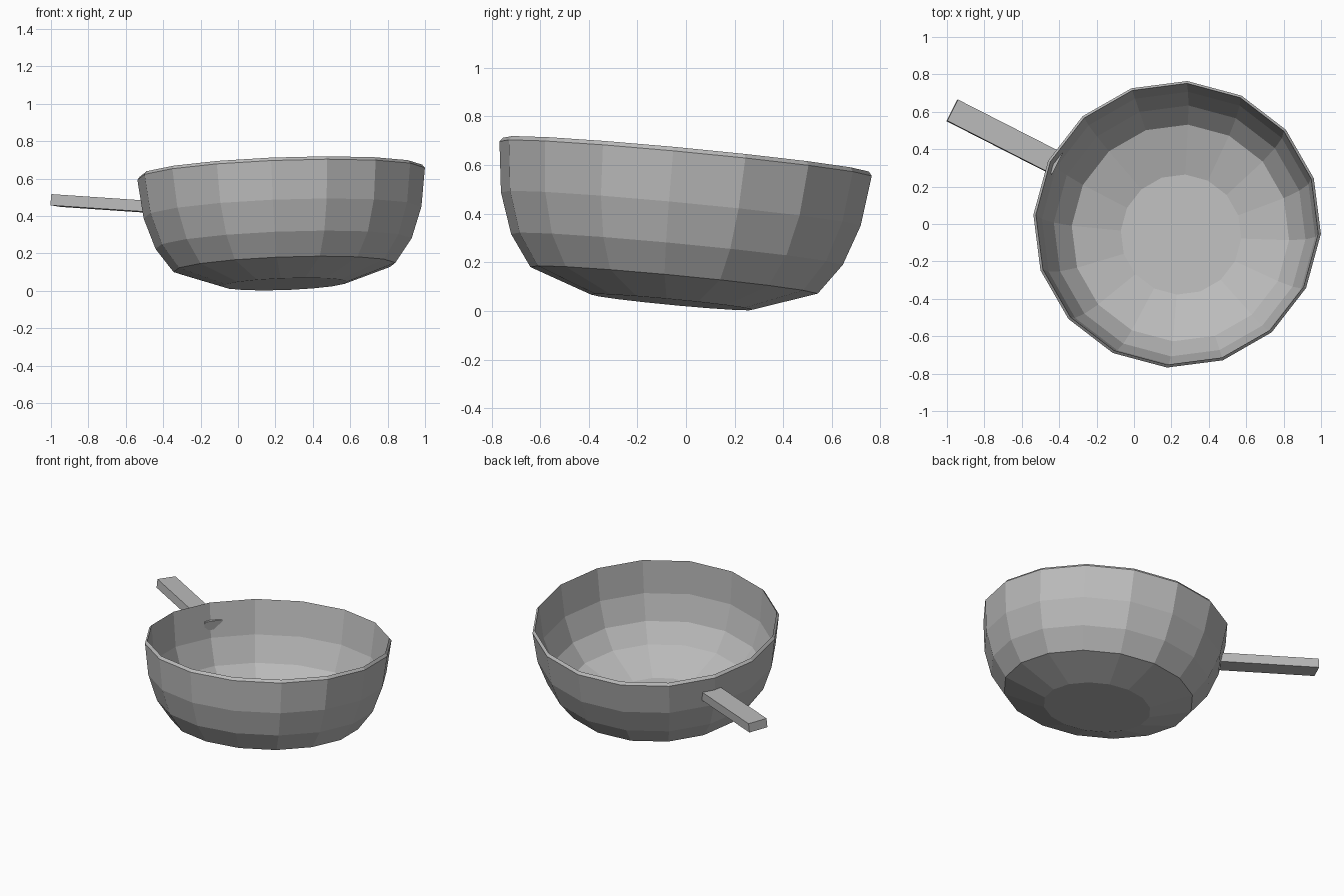
import bpy, bmesh, math
from mathutils import Matrix, Vector

cube = bpy.data.objects.get("Cube")
if cube:
    bpy.data.objects.remove(cube, do_unlink=True)

SIDES = 16
WALL = 0.012
UP = Vector((-0.036, 0.095, 1)).normalized()   # tilted axis of the bowl
RIM_CENTRE = Vector((0.23, 0, 0.643))
DEPTH = 0.61


def material(name, colour):
    mat = bpy.data.materials.new(name)
    mat.use_nodes = True
    mat.diffuse_color = colour
    mat.node_tree.nodes["Principled BSDF"].inputs["Base Color"].default_value = colour
    return mat


def make_object(name, bm, mat, matrix):
    bmesh.ops.recalc_face_normals(bm, faces=bm.faces)
    mesh = bpy.data.meshes.new(name)
    bm.to_mesh(mesh)
    bm.free()
    mesh.materials.append(mat)
    obj = bpy.data.objects.new(name, mesh)
    obj.matrix_world = matrix
    bpy.context.collection.objects.link(obj)
    return obj


def frame(x_axis, y_axis, origin):
    z_axis = x_axis.cross(y_axis).normalized()
    y_axis = z_axis.cross(x_axis)
    return Matrix.Translation(origin) @ Matrix((x_axis, y_axis, z_axis)).transposed().to_4x4()


grey = material("grey metal", (0.5, 0.5, 0.5, 1))

# Bowl: outer profile up to the bevelled rim, then back down inside
outer = [(0.335, 0), (0.595, 0.09), (0.687, 0.218), (0.745, 0.385), (0.771, 0.593)]
inner = [(r - WALL, h + (WALL if h < 0.1 else 0)) for r, h in outer[:-1]]
profile = outer + [(0.757, 0.61)] + inner[::-1]

bm = bmesh.new()
rings = []
for radius, height in profile:
    angles = [math.radians(-4) + math.tau * i / SIDES for i in range(SIDES)]
    rings.append([bm.verts.new((radius * math.cos(a), radius * math.sin(a), height))
                  for a in angles])
for low, high in zip(rings, rings[1:]):
    for i in range(SIDES):
        j = (i + 1) % SIDES
        bm.faces.new((low[i], low[j], high[j], high[i]))
bm.faces.new(rings[0][::-1])
bm.faces.new(rings[-1])

x_axis = (Vector((1, 0, 0)) - UP * UP.x).normalized()
make_object("bowl", bm, grey, frame(x_axis, UP.cross(x_axis), RIM_CENTRE - UP * DEPTH))

# Handle: straight bar that pokes through the bowl wall
bm = bmesh.new()
bmesh.ops.create_cube(bm, size=1)
bmesh.ops.scale(bm, vec=(0.63, 0.127, 0.06), verts=bm.verts)
along = Vector((0.887, -0.452, -0.06)).normalized()
across = Vector((0.452, 0.887, -0.07)).normalized()
make_object("handle", bm, grey, frame(along, across, Vector((-0.692, 0.465, 0.464))))
